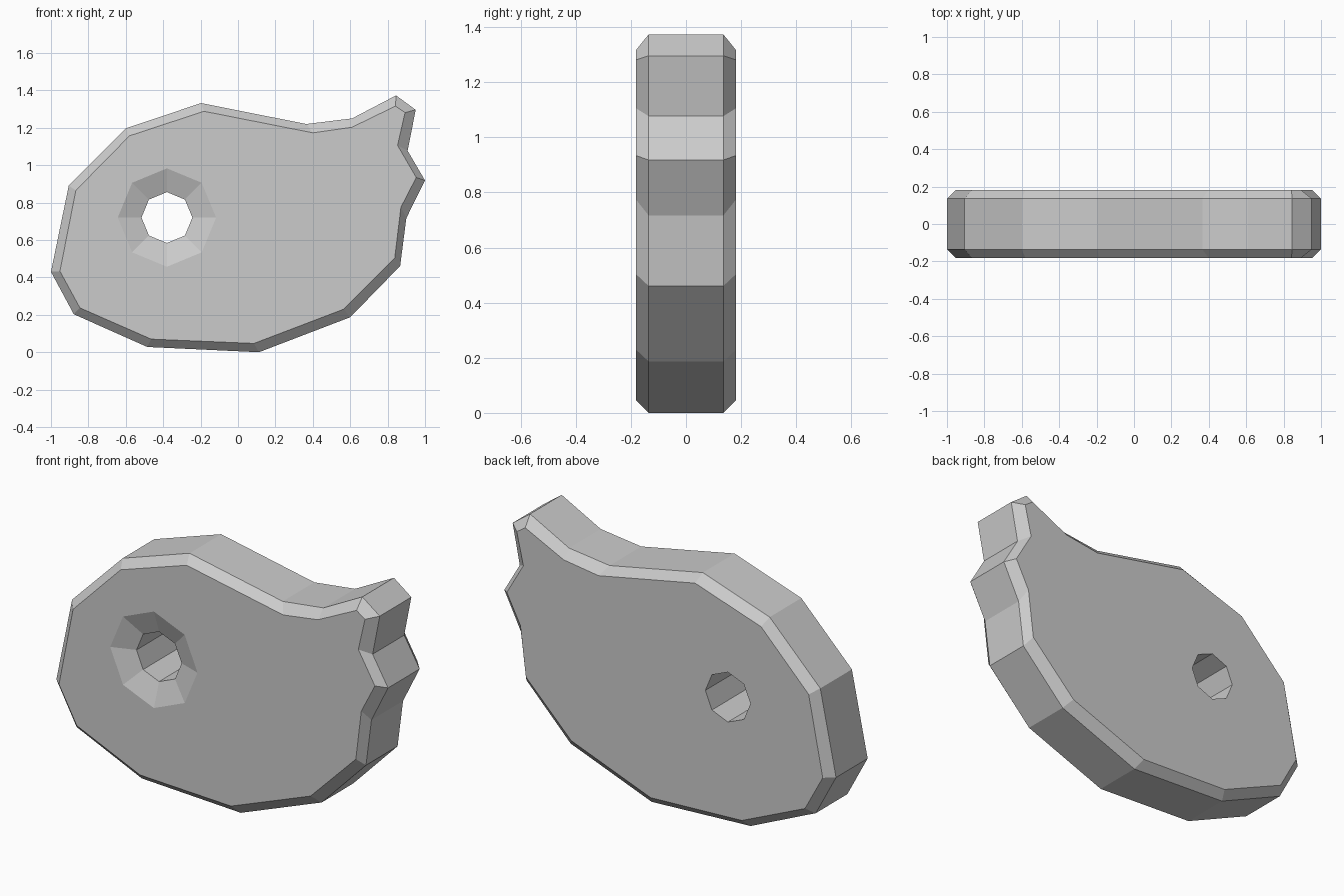
import bpy, bmesh
from math import cos, sin, pi

if "Cube" in bpy.data.objects:
    bpy.data.objects.remove(bpy.data.objects["Cube"])


def loft(name, rings):
    """Closed solid from (y, [(x, z), ...]) rings, ordered front to back."""
    bm = bmesh.new()
    loops = [[bm.verts.new((x, y, z)) for x, z in pts] for y, pts in rings]
    n = len(loops[0])
    bm.faces.new(loops[0])
    bm.faces.new(loops[-1])
    for a, b in zip(loops, loops[1:]):
        for i in range(n):
            j = (i + 1) % n
            bm.faces.new((a[i], a[j], b[j], b[i]))
    bmesh.ops.recalc_face_normals(bm, faces=bm.faces)
    mesh = bpy.data.meshes.new(name)
    bm.to_mesh(mesh)
    bm.free()
    ob = bpy.data.objects.new(name, mesh)
    bpy.context.collection.objects.link(ob)
    return ob


def octagon(r, cx=-0.38, cz=0.72):
    return [(cx + r * cos(i * pi / 4), cz + r * sin(i * pi / 4)) for i in range(8)]


# Silhouette of the rim, and of the flat faces inside the chamfer
rim = [(-1, 0.43), (-0.905, 0.89), (-0.6, 1.197), (-0.197, 1.332), (0.365, 1.22),
       (0.61, 1.25), (0.845, 1.373), (0.95, 1.296), (0.907, 1.077), (1, 0.918),
       (0.9, 0.717), (0.867, 0.461), (0.6, 0.187), (0.112, 0.0), (-0.485, 0.028),
       (-0.878, 0.203)]
face = [(-0.952, 0.433), (-0.867, 0.865), (-0.58, 1.157), (-0.182, 1.288), (0.4, 1.173),
        (0.61, 1.203), (0.842, 1.316), (0.893, 1.281), (0.853, 1.106), (0.953, 0.934),
        (0.871, 0.775), (0.838, 0.504), (0.565, 0.23), (0.085, 0.047), (-0.464, 0.07),
        (-0.845, 0.237)]

# Chamfered plate
T, R, D = 0.182, 0.136, 0.045
plate = loft("plate", [(-T, face), (-R, rim), (R, rim), (T, face)])

# Octagonal through hole with a countersink on the front
cutter = loft("hole_cutter", [(-T - D, octagon(0.39)), (-T + D, octagon(0.136)),
                              (T + 0.1, octagon(0.136))])
cutter.hide_render = True
mod = plate.modifiers.new("hole", 'BOOLEAN')
mod.operation = 'DIFFERENCE'
mod.solver = 'EXACT'
mod.object = cutter
bpy.context.view_layer.objects.active = plate
plate.select_set(True)
bpy.ops.object.modifier_apply(modifier="hole")
bpy.data.objects.remove(cutter)
